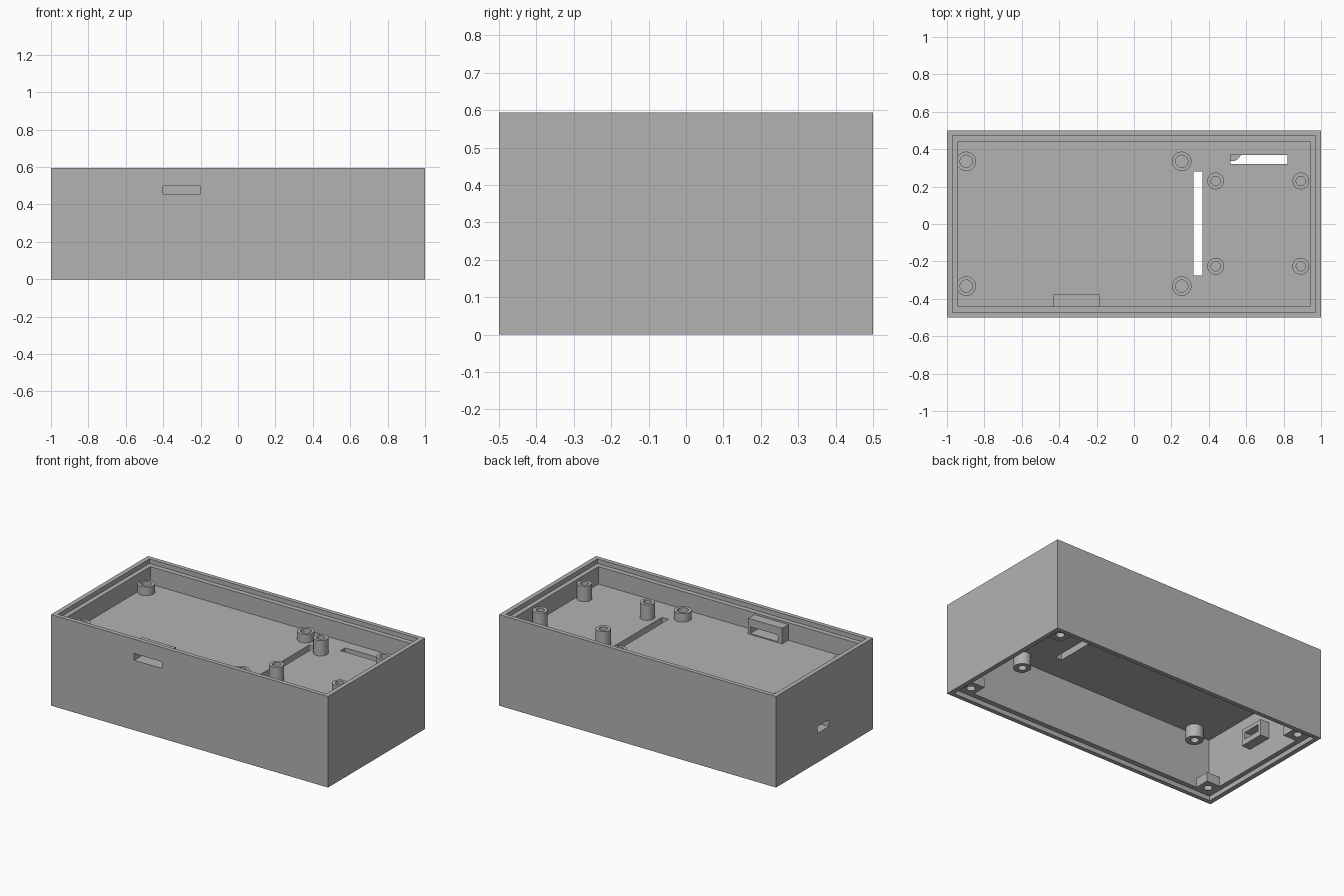
import bpy, bmesh, math

if "Cube" in bpy.data.objects:
    bpy.data.objects.remove(bpy.data.objects["Cube"])

H = 0.594                    # case height
FLOOR, CEILING = 0.45, 0.38  # top and underside of the dividing floor
LIP = 0.03                   # depth of the lid recess

gray = bpy.data.materials.new("gray_plastic")
gray.diffuse_color = (0.45, 0.45, 0.45, 1)
gray.use_nodes = True
gray.node_tree.nodes["Principled BSDF"].inputs["Base Color"].default_value = gray.diffuse_color


def finish(name, bm):
    bmesh.ops.recalc_face_normals(bm, faces=bm.faces)
    mesh = bpy.data.meshes.new(name)
    bm.to_mesh(mesh)
    bm.free()
    mesh.materials.append(gray)
    obj = bpy.data.objects.new(name, mesh)
    bpy.context.collection.objects.link(obj)
    return obj


def box(name, x0, x1, y0, y1, z0, z1):
    bm = bmesh.new()
    bmesh.ops.create_cube(bm, size=1)
    for v in bm.verts:
        v.co = ((x0 + x1) / 2 + v.co.x * (x1 - x0),
                (y0 + y1) / 2 + v.co.y * (y1 - y0),
                (z0 + z1) / 2 + v.co.z * (z1 - z0))
    return finish(name, bm)


def cylinder(name, x, y, r, z0, z1, sides=32):
    bm = bmesh.new()
    bmesh.ops.create_cone(bm, cap_ends=True, segments=sides,
                          radius1=r, radius2=r, depth=z1 - z0)
    bmesh.ops.translate(bm, verts=bm.verts, vec=(x, y, (z0 + z1) / 2))
    return finish(name, bm)


def cut(obj, cutters):
    """Subtract each cutter, then remove it."""
    bpy.context.view_layer.objects.active = obj
    for c in cutters:
        mod = obj.modifiers.new("cut", 'BOOLEAN')
        mod.operation, mod.solver, mod.object = 'DIFFERENCE', 'EXACT', c
        bpy.ops.object.modifier_apply(modifier=mod.name)
        bpy.data.objects.remove(c)


def smooth(obj):
    bpy.ops.object.select_all(action='DESELECT')
    obj.select_set(True)
    bpy.context.view_layer.objects.active = obj
    bpy.ops.object.shade_smooth_by_angle(angle=math.radians(30))


def post(name, x, y, r, hole, z0, z1):
    """Hollow screw post standing on or hanging from the floor."""
    p = cylinder(name, x, y, r, z0, z1)
    top = z1 + 0.02 if z0 >= FLOOR - 0.01 else z1 - 0.01
    bottom = z0 + 0.01 if z0 >= FLOOR - 0.01 else z0 - 0.02
    cut(p, [cylinder("hole", x, y, hole, bottom, top)])
    smooth(p)


def front_port():
    return box("port", -0.40, -0.20, -0.6, -0.3, 0.456, 0.5)


def side_port():
    return box("port", -1.1, -0.8, -0.045, 0.075, 0.19, 0.235)


# Case: upper tray and lower cavity, each with a stepped lid recess
case = box("case", -1, 1, -0.5, 0.5, 0, H)
cut(case, [
    box("tray", -0.94, 0.94, -0.44, 0.44, FLOOR, H + 0.1),
    box("tray_lip", -0.97, 0.97, -0.472, 0.472, H - LIP, H + 0.1),
    box("cavity", -0.94, 0.94, -0.44, 0.44, -0.1, CEILING),
    box("cavity_lip", -0.97, 0.97, -0.472, 0.472, -0.1, LIP),
    box("long_slot", 0.318, 0.365, -0.275, 0.28, 0.3, 0.5),
    box("back_slot", 0.515, 0.82, 0.322, 0.37, 0.3, 0.5),
    front_port(), side_port()])

# Frames around the two ports
front_frame = box("front_port_frame", -0.43, -0.185, -0.442, -0.377, FLOOR - 0.002, 0.552)
cut(front_frame, [front_port()])
side_frame = box("side_port_frame", -0.942, -0.877, -0.07, 0.1, 0.155, 0.26)
cut(side_frame, [side_port()])

# Screw posts in the tray
for x in (-0.897, 0.255):
    for y in (-0.332, 0.335):
        post("large_post", x, y, 0.052, 0.033, FLOOR - 0.002, 0.505)
for x in (0.437, 0.892):
    for y in (-0.226, 0.23):
        post("small_post", x, y, 0.045, 0.025, FLOOR - 0.002, 0.55)

for sy in (-1, 1):
    # Posts hanging under the floor
    for x in (-0.785, 0.523):
        post("hanging_post", x, sy * 0.388, 0.052, 0.025, 0.30, CEILING + 0.002)
    # Corner screw blocks at the bottom rim
    for sx in (-1, 1):
        xs = sorted((sx * 0.942, sx * 0.845))
        ys = sorted((sy * 0.442, sy * 0.345))
        block = box("corner_block", *xs, *ys, LIP, 0.09)
        cut(block, [cylinder("hole", sx * 0.9, sy * 0.405, 0.026, 0, 0.08)])
        smooth(block)
